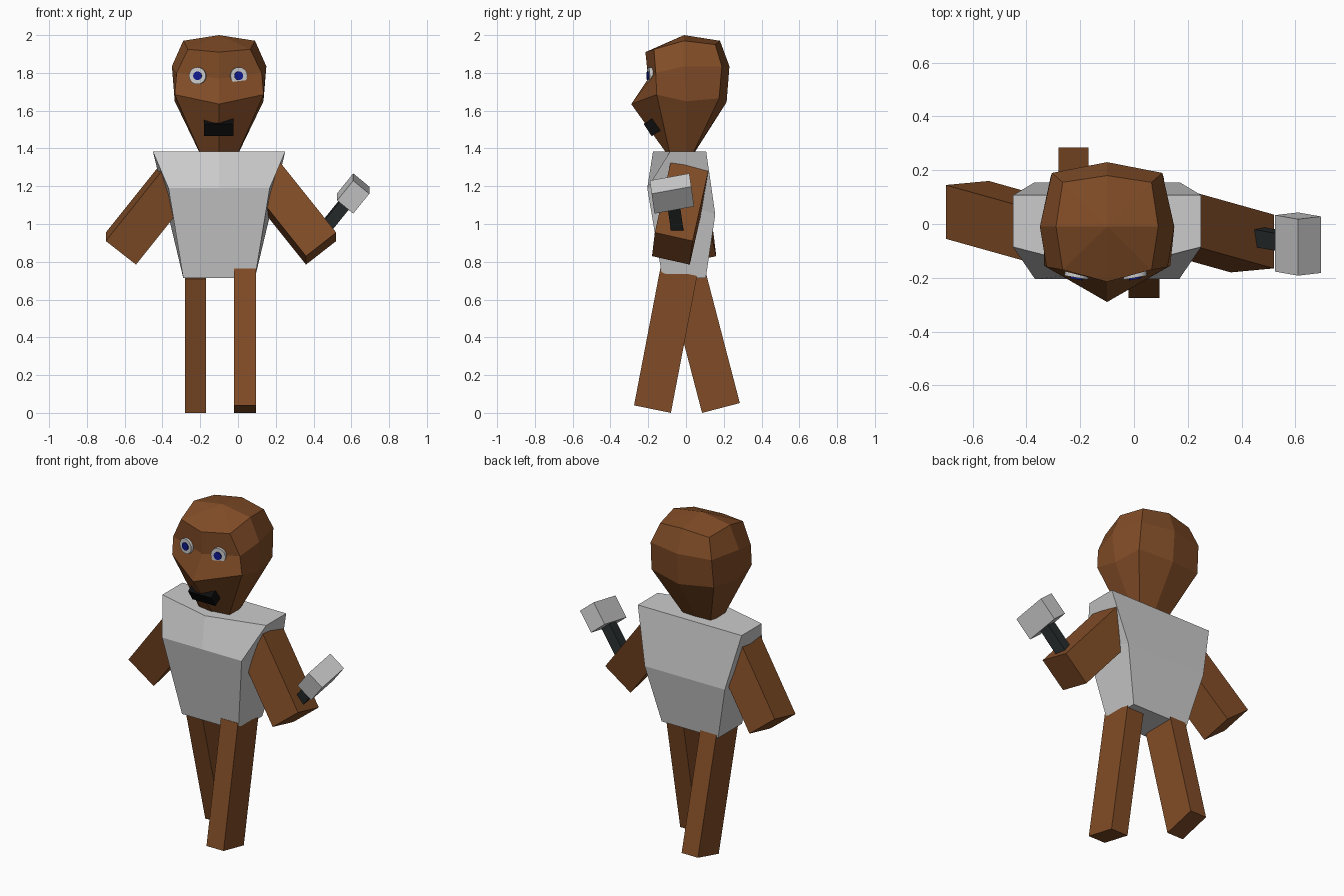
import bpy, bmesh
from math import radians
from mathutils import Vector as V, Matrix

if "Cube" in bpy.data.objects:
    bpy.data.objects.remove(bpy.data.objects["Cube"])

CX = -0.1  # symmetry plane of head and torso


def material(name, rgb):
    m = bpy.data.materials.new(name)
    m.diffuse_color = (*rgb, 1)
    m.use_nodes = True
    m.node_tree.nodes["Principled BSDF"].inputs["Base Color"].default_value = m.diffuse_color
    return m


brown = material("brown", (0.22, 0.073, 0.02))
black = material("black", (0.004, 0.004, 0.004))
dark = material("dark_grip", (0.02, 0.025, 0.025))
blue = material("blue", (0.005, 0.01, 0.28))


def finish(name, bm, mat=None):
    bmesh.ops.recalc_face_normals(bm, faces=bm.faces)
    me = bpy.data.meshes.new(name)
    bm.to_mesh(me)
    bm.free()
    ob = bpy.data.objects.new(name, me)
    bpy.context.collection.objects.link(ob)
    if mat:
        me.materials.append(mat)
    return ob


def box(name, corner, u, v, w, mat=None):
    """Box from one corner and its three edge vectors."""
    bm = bmesh.new()
    bmesh.ops.create_cube(bm, size=1)
    for p in bm.verts:
        c = p.co + V((0.5, 0.5, 0.5))
        p.co = V(corner) + V(u) * c.x + V(v) * c.y + V(w) * c.z
    return finish(name, bm, mat)


def loft(name, rows, apex=None, mat=None):
    """Rows are half rings (dx, y, z) from front centre to back centre."""
    bm = bmesh.new()
    rings = []
    for row in rows:
        full = row + [(-x, y, z) for x, y, z in row[-2:0:-1]]
        rings.append([bm.verts.new((CX + x, y, z)) for x, y, z in full])
    n = len(rings[0])
    for a, b in zip(rings, rings[1:]):
        for i in range(n):
            j = (i + 1) % n
            bm.faces.new((a[i], a[j], b[j], b[i]))
    bm.faces.new(rings[0])
    if apex:
        t = bm.verts.new(apex)
        for i in range(n):
            bm.faces.new((rings[-1][i], rings[-1][(i + 1) % n], t))
    else:
        bm.faces.new(rings[-1])
    return finish(name, bm, mat)


def disc(name, x, y0, y1, z, r, turn, mat=None):
    """Short cylinder facing forward, turned a little about z."""
    bm = bmesh.new()
    bmesh.ops.create_cone(bm, cap_ends=True, segments=20, radius1=r, radius2=r, depth=y1 - y0)
    m = (Matrix.Translation((x, (y0 + y1) / 2, z)) @ Matrix.Rotation(radians(turn), 4, "Z")
         @ Matrix.Rotation(radians(90), 4, "X"))
    bm.transform(m)
    return finish(name, bm, mat)


# Head: neck, jaw with nose, eye line, crown
loft("head", [
    [(0, -.1, 1.37), (.098, -.085, 1.37), (.1, 0, 1.37), (.09, .035, 1.37), (0, .04, 1.37)],
    [(0, -.29, 1.635), (.235, -.155, 1.685), (.235, 0, 1.65), (.21, .175, 1.665), (0, .215, 1.645)],
    [(0, -.2, 1.77), (.225, -.16, 1.8), (.25, -.01, 1.835), (.205, .19, 1.835), (0, .23, 1.835)],
    [(0, -.215, 1.91), (.165, -.17, 1.925), (.19, -.01, 1.97), (.165, .155, 1.95), (0, .18, 1.97)],
], apex=(CX, -.01, 2.0), mat=brown)

# Eyes and mouth
for side, s in (("left", -1), ("right", 1)):
    disc("eye_" + side, CX - .005 + s * .105, -.2, -.14, 1.785, .045, s * 10)
    disc("pupil_" + side, CX - .005 + s * .105, -.206, -.15, 1.785, .023, s * 10, blue)
box("mouth", (-.18, -.224, 1.53), (.155, 0, 0), (0, .042, -.065), (0, .05, .032), black)

# Torso: waist, chest, shoulders
loft("torso", [
    [(0, -.125, .715), (.19, -.125, .715), (.19, .105, .715), (0, .105, .715)],
    [(0, -.205, 1.19), (.268, -.205, 1.19), (.27, .155, 1.05), (0, .155, 1.05)],
    [(0, -.175, 1.383), (.35, -.085, 1.383), (.35, .107, 1.383), (0, .107, 1.383)],
])

# Arms: the left one is the right one turned half a circle
arm = ((.52, -.165, .955), (0, .2, -.045), (-.16, -.015, -.125), (-.3, .084, .375))
box("arm_right", *arm, brown)
left = box("arm_left", *arm, brown)
left.data.transform(Matrix.Translation((-.18, -.02, 0)) @ Matrix.Rotation(radians(180), 4, "Z"))

# Legs, mid stride
box("leg_right", (-.02, -.275, .04), (.115, 0, 0), (0, .195, -.04), (0, .139, .725), brown)
box("leg_left", (-.28, .085, 0), (.11, 0, 0), (0, .2, .052), (0, -.185, .71), brown)

# Hammer in the right hand
top, u, v, w = V((.61, .018, 1.268)), V((.085, .01, -.07)), V((-.085, .015, -.105)), V((0, -.21, -.038))
box("hammer_head", top, u, v, w)
grip = top + (u + v + w) / 2
hu, hw = u * .58, w * .31
box("hammer_handle", grip - (hu + hw) / 2, hu, v * 2.2, hw, dark)
